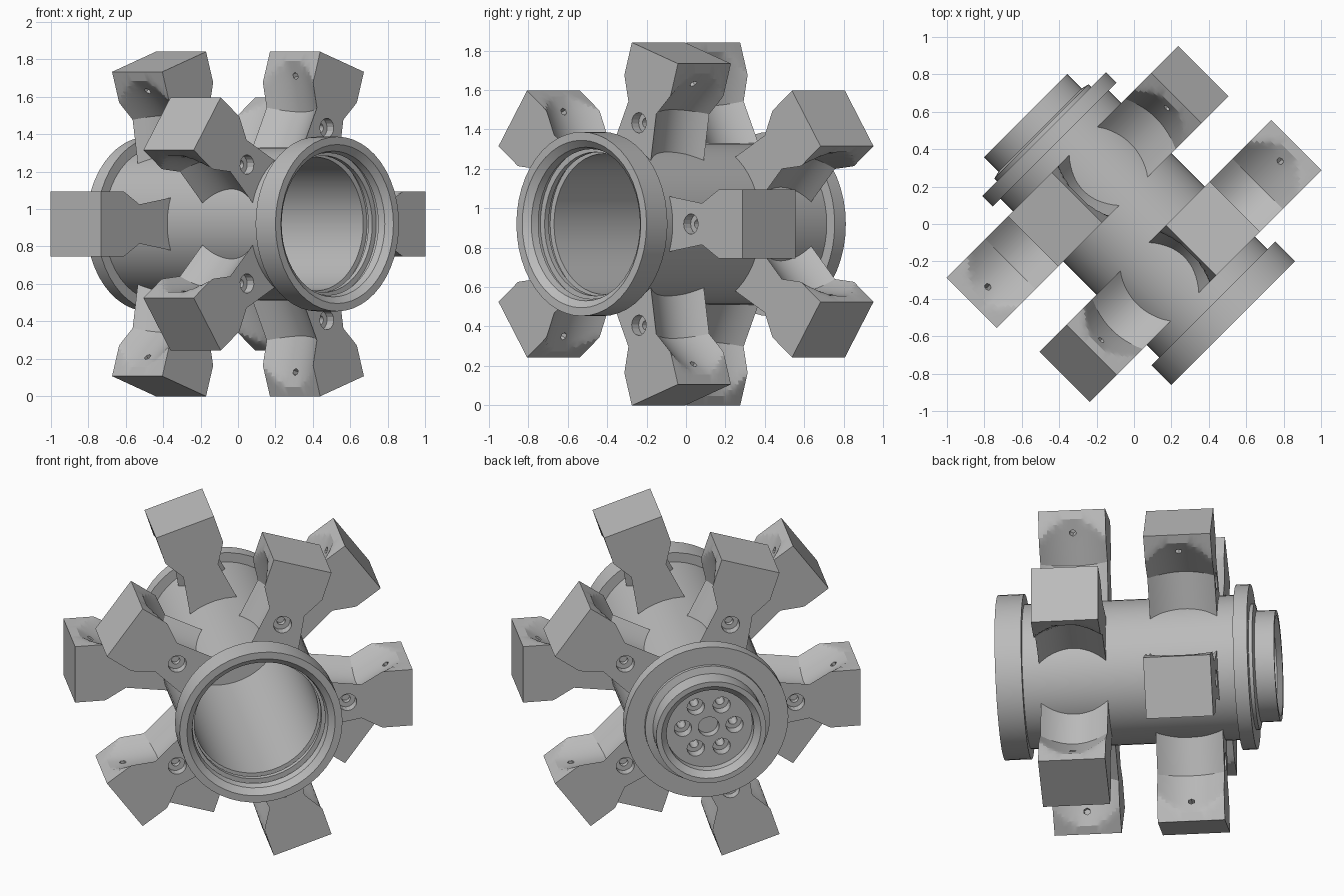
import bpy, bmesh, math
from mathutils import Matrix, Vector

if "Cube" in bpy.data.objects:
    bpy.data.objects.remove(bpy.data.objects["Cube"])

metal = bpy.data.materials.new("plain grey metal")
metal.use_nodes = True
GREY = (0.5, 0.5, 0.5, 1)
metal.diffuse_color = GREY
metal.node_tree.nodes["Principled BSDF"].inputs["Base Color"].default_value = GREY

# Hub frame: local z runs along the bore, local y is up
S = math.sqrt(0.5)
HUB = Matrix(((S, 0, S, 0), (S, 0, -S, 0), (0, 1, 0, 0.92), (0, 0, 0, 1)))


def new_object(name, bm):
    bmesh.ops.remove_doubles(bm, verts=bm.verts, dist=1e-5)
    bmesh.ops.recalc_face_normals(bm, faces=bm.faces)
    mesh = bpy.data.meshes.new(name)
    bm.to_mesh(mesh)
    bm.free()
    mesh.materials.append(metal)
    obj = bpy.data.objects.new(name, mesh)
    bpy.context.collection.objects.link(obj)
    return obj


def lathe(name, profile, sides):
    """Spin a closed (radius, height) outline around z."""
    bm = bmesh.new()
    verts = [bm.verts.new((r, 0, h)) for r, h in profile]
    edges = [bm.edges.new((verts[i], verts[i + 1])) for i in range(len(verts) - 1)]
    bmesh.ops.spin(bm, geom=verts + edges, axis=(0, 0, 1), cent=(0, 0, 0),
                   angle=math.tau, steps=sides, use_merge=False)
    return new_object(name, bm)


def cut(obj, cutters):
    """Subtract the cutters and bake the result."""
    for c in cutters:
        mod = obj.modifiers.new("cut", "BOOLEAN")
        mod.operation, mod.solver, mod.object = "DIFFERENCE", "EXACT", c
    bpy.context.view_layer.update()
    baked = bpy.data.meshes.new_from_object(
        obj.evaluated_get(bpy.context.evaluated_depsgraph_get()))
    obj.modifiers.clear()
    obj.data = baked
    for c in cutters:
        bpy.data.objects.remove(c)


def smooth(obj, degrees):
    bpy.ops.object.select_all(action="DESELECT")
    obj.select_set(True)
    bpy.context.view_layer.objects.active = obj
    bpy.ops.object.shade_smooth_by_angle(angle=math.radians(degrees))


def bolt_cutter(big, small, depth, through):
    """Counterbore with a through hole, entering from +z."""
    return lathe("cutter", [(0, 0.05), (big, 0.05), (big, -depth), (small, -depth),
                            (small, -through), (0, -through)], 16)


# Hub: drum, front rim with grooved bore, rear flange and recessed spigot
hub = lathe("hub", [
    (0, -0.60), (0.357, -0.60), (0.357, 0.59), (0.385, 0.59), (0.385, 0.62),
    (0.365, 0.62), (0.365, 0.65), (0.395, 0.65), (0.395, 0.68), (0.38, 0.68),
    (0.39, 0.72), (0.425, 0.75), (0.467, 0.75), (0.467, 0.60), (0.41, 0.60),
    (0.41, -0.60), (0.467, -0.60), (0.467, -0.68), (0.357, -0.68), (0.357, -0.70),
    (0.315, -0.71), (0.315, -0.82), (0.285, -0.82), (0.25, -0.79), (0.25, -0.74),
    (0, -0.74)], 48)
FLIP = Matrix.Rotation(math.pi, 4, "Y")
rear_cutters = []
for i in range(6):
    c = bolt_cutter(0.05, 0.025, 0.06, 0.2)
    ang = i * math.tau / 6
    c.matrix_world = Matrix.Translation(
        (0.148 * math.cos(ang), 0.148 * math.sin(ang), -0.74)) @ FLIP
    rear_cutters.append(c)
centre = lathe("cutter", [(0, 0.05), (0.06, 0.05), (0.06, -0.05), (0, -0.05)], 20)
centre.matrix_world = Matrix.Translation((0, 0, -0.74)) @ FLIP
cut(hub, rear_cutters + [centre])
hub.matrix_world = HUB
smooth(hub, 25)

# Arm: radial block whose two sides carry a slanted seat and a hollow trough
HALF, WIDE, SLOPE, MID = 0.19, 0.174, 0.62, 0.315


def edge_width(r):
    if r < 0.62:
        return 0.143 - 0.038 * (r - 0.37) / 0.25
    return 0.105 + 0.07 * (r - 0.62) / 0.12


def half_width(r, a):
    trough = edge_width(r) - 0.075 * (1 - (a / HALF) ** 2)
    seat = WIDE - SLOPE * (0.86 - r)
    return min(WIDE, max(trough, seat))


radii = [0.37, 0.42, 0.47, 0.52, 0.57, 0.60, 0.62, 0.64, 0.66, 0.68, 0.70, 0.72,
         0.74, 0.76, 0.78, 0.80, 0.83, 0.86, 0.912]
COLS = 16
bm = bmesh.new()
grid = {}
for side in (-1, 1):
    for i, r in enumerate(radii):
        for j in range(COLS + 1):
            a = HALF * (2 * j / COLS - 1)
            grid[side, i, j] = bm.verts.new((r, side * half_width(r, a), MID + a))
    for i in range(len(radii) - 1):
        for j in range(COLS):
            bm.faces.new([grid[side, i, j], grid[side, i + 1, j],
                          grid[side, i + 1, j + 1], grid[side, i, j + 1]])
last = len(radii) - 1
for i in (0, last):
    for j in range(COLS):
        bm.faces.new([grid[-1, i, j], grid[-1, i, j + 1],
                      grid[1, i, j + 1], grid[1, i, j]])
for j in (0, COLS):
    for i in range(last):
        bm.faces.new([grid[-1, i, j], grid[-1, i + 1, j],
                      grid[1, i + 1, j], grid[1, i, j]])
arm = new_object("front_arm_1", bm)

# Bolt hole on the outer face and a small drilled hole in each seat
bolt = bolt_cutter(0.052, 0.024, 0.05, 0.08)
bolt.matrix_world = Matrix.Translation((0.54, 0, MID + HALF))
drills = []
for side in (-1, 1):
    d = lathe("cutter", [(0, 0.04), (0.02, 0.04), (0.02, -0.05), (0, -0.05)], 6)
    normal = Vector((-SLOPE, side, 0))
    d.matrix_world = (Matrix.Translation((0.79, side * 0.13, MID))
                      @ normal.to_track_quat("Z", "Y").to_matrix().to_4x4())
    drills.append(d)
cut(arm, [bolt] + drills)
smooth(arm, 17)

# Two rings of five arms; the rear ring is the front one turned half round
for ring, turn in (("front", Matrix.Identity(4)), ("rear", FLIP)):
    for i in range(5):
        if ring == "front" and i == 0:
            obj = arm
        else:
            obj = bpy.data.objects.new(f"{ring}_arm_{i + 1}", arm.data)
            bpy.context.collection.objects.link(obj)
        obj.matrix_world = HUB @ turn @ Matrix.Rotation(i * math.tau / 5, 4, "Z")
